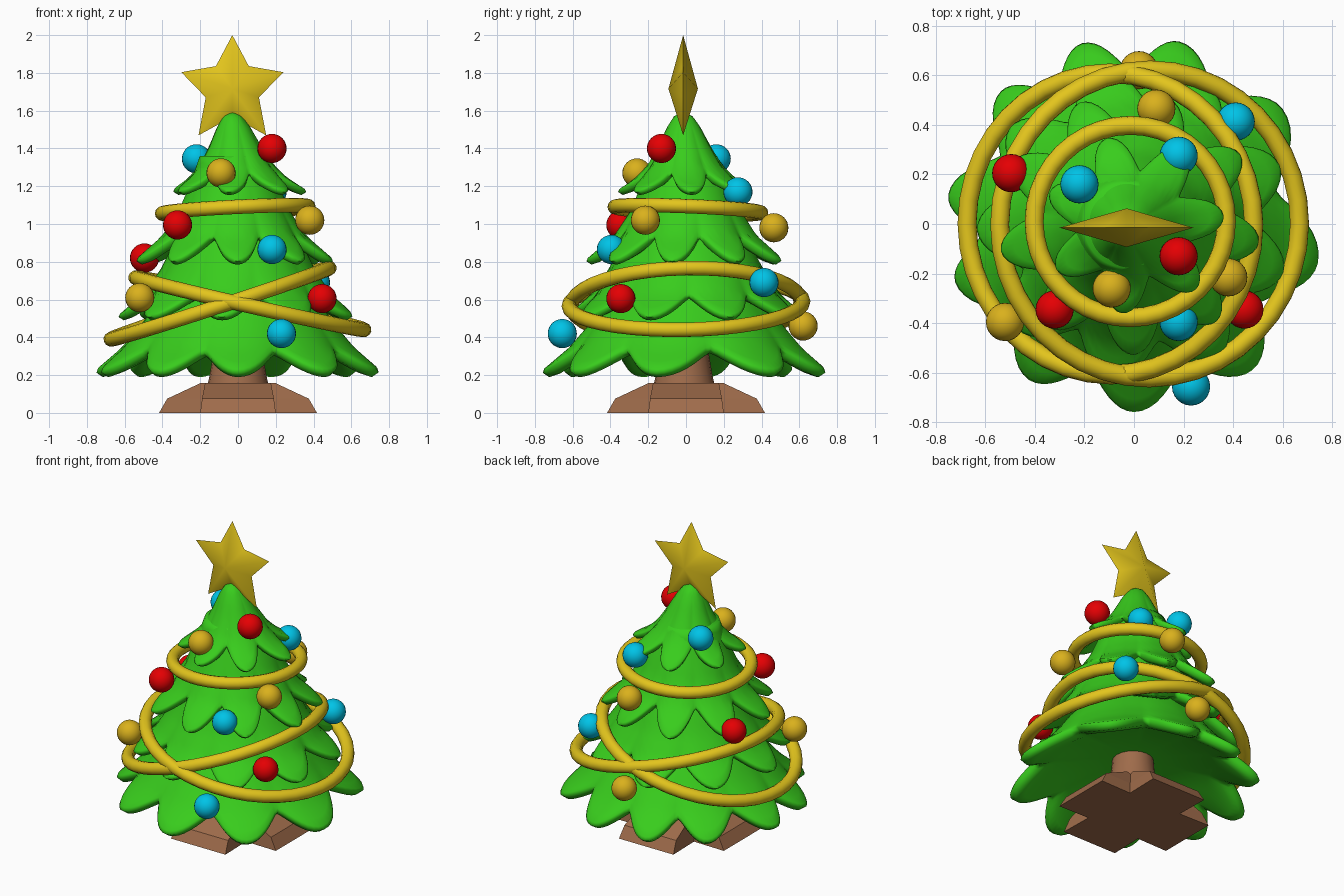
import bpy, bmesh, math
from mathutils import Vector, Matrix

if "Cube" in bpy.data.objects:
    bpy.data.objects.remove(bpy.data.objects["Cube"])


def mat(name, rgb):
    m = bpy.data.materials.new(name)
    m.diffuse_color = (*rgb, 1)
    m.use_nodes = True
    m.node_tree.nodes["Principled BSDF"].inputs["Base Color"].default_value = m.diffuse_color
    return m


GREEN = mat("leaf green", (0.04, 0.61, 0.012))
GOLD = mat("garland gold", (0.77, 0.56, 0.012))
AMBER = mat("amber bauble", (0.70, 0.44, 0.012))
RED = mat("red bauble", (0.78, 0.0, 0.001))
BLUE = mat("blue bauble", (0.0, 0.55, 0.80))
BROWN = mat("wood brown", (0.35, 0.15, 0.07))


def finish(bm, name, material, angle=None):
    """Turn a bmesh into an object; angle = smooth limit in degrees."""
    bmesh.ops.recalc_face_normals(bm, faces=bm.faces)
    me = bpy.data.meshes.new(name)
    bm.to_mesh(me)
    bm.free()
    ob = bpy.data.objects.new(name, me)
    bpy.context.collection.objects.link(ob)
    me.materials.append(material)
    if angle:
        bpy.ops.object.select_all(action='DESELECT')
        ob.select_set(True)
        bpy.context.view_layer.objects.active = ob
        bpy.ops.object.shade_smooth_by_angle(angle=math.radians(angle))
    return ob


def loft(rings, name, material, angle=None):
    """Skin a stack of equal closed rings and cap both ends."""
    bm = bmesh.new()
    vs = [[bm.verts.new(p) for p in r] for r in rings]
    n = len(vs[0])
    for a, b in zip(vs, vs[1:]):
        for i in range(n):
            j = (i + 1) % n
            bm.faces.new((a[i], a[j], b[j], b[i]))
    bm.faces.new(vs[0])
    bm.faces.new(vs[-1])
    return finish(bm, name, material, angle)


# Branch tiers: profile runs top to lobe tip, the hem is cut back between lobes
def sample(profile, t):
    f = min(max(t, 0), 1) * (len(profile) - 1)
    i = min(int(f), len(profile) - 2)
    a, b = Vector(profile[i]), Vector(profile[i + 1])
    return a.lerp(b, f - i)


def even(n, phase):
    return [phase + 360 * i / n for i in range(n)]


def tier(name, profile, lobes, cut, thick, offset=(0, 0)):
    """lobes = ascending angles of the lobe tips, in degrees."""
    steps, per = 12, 16
    rings = [[] for _ in range(steps + 6)]
    for i, a0 in enumerate(lobes):
        a1 = lobes[i + 1] if i + 1 < len(lobes) else lobes[0] + 360
        depth = cut * min(1.15, 0.55 + 0.45 * (a1 - a0) * len(lobes) / 360)
        for k in range(per):
            a = math.radians(a0 + (a1 - a0) * k / per)
            lobe = (0.5 + 0.5 * math.cos(2 * math.pi * k / per)) ** 0.65
            tmax = 1 - depth * (1 - lobe)
            pts = []
            for s in range(steps + 1):
                f = s / steps
                p = sample(profile, f * tmax)
                p.x -= thick * 0.35 * (1 - lobe) * f ** 3   # creases between lobes
                pts.append(p)
            e = pts[-1]
            pts.append(e + Vector((0.008, -0.35 * thick)))
            pts.append(e + Vector((-0.4 * thick, -0.7 * thick)))
            pts.append(e + Vector((-1.3 * thick, -0.4 * thick)))
            under = profile[-1]
            pts.append(Vector((under[0] * 0.62, under[1] + 1.6 * thick)))
            pts.append(Vector((under[0] * 0.2, under[1] + 2.3 * thick)))
            for ring, p in zip(rings, pts):
                h = max(0, (p.y - 1.2) / 0.4)      # the tip leans slightly left
                ring.append((p.x * math.cos(a) - 0.03 * h + offset[0],
                             p.x * math.sin(a) - 0.015 * h + offset[1], p.y))
    loft(rings, name, GREEN, 80)


tier("branches_bottom", [(0.30, 0.80), (0.42, 0.60), (0.52, 0.46), (0.62, 0.345),
                         (0.75, 0.235)],
     [-90, -51, -12, 38, 76, 106, 135, 171, 198, 236], 0.25, 0.065)
tier("branches_lower", [(0.24, 1.08), (0.33, 0.92), (0.41, 0.76), (0.50, 0.63),
                        (0.625, 0.525)], even(9, -58), 0.27, 0.05)
tier("branches_upper", [(0.17, 1.36), (0.23, 1.22), (0.30, 1.06), (0.38, 0.94),
                        (0.52, 0.82)], even(9, -168), 0.27, 0.05, (-0.02, 0))
tier("branches_top", [(0.006, 1.592), (0.05, 1.57), (0.09, 1.51), (0.14, 1.41),
                      (0.20, 1.31), (0.27, 1.24), (0.355, 1.185)], even(7, 5), 0.27, 0.045)

# Trunk
loft([[(r * math.cos(i * math.pi / 10), r * math.sin(i * math.pi / 10) - 0.01, z)
       for i in range(20)] for r, z in ((0.165, 0.13), (0.15, 0.2), (0.13, 0.32), (0.12, 0.45))],
     "trunk", BROWN, 40)


# Cross-shaped stand: four arms with notched corners
def cross(tip, half, notch, z):
    pts = []
    for q in range(4):
        rot = Matrix.Rotation(q * math.pi / 2, 3, 'Z')
        pts += [rot @ Vector(p) for p in ((tip, -half, z), (tip, half, z), (notch, notch, z))]
    return pts


loft([cross(0.418, 0.20, 0.195, 0), cross(0.375, 0.19, 0.185, 0.075),
      cross(0.20, 0.175, 0.165, 0.157)], "stand", BROWN)


# Garlands: tilted rings
def garland(name, centre, major, minor, slope_x, slope_y):
    bm = bmesh.new()
    tilt = Vector((0, 0, 1)).rotation_difference(Vector((-slope_x, -slope_y, 1)))
    n, m = 40, 12
    vs = []
    for i in range(n):
        a = 2 * math.pi * i / n
        for j in range(m):
            b = 2 * math.pi * j / m
            r = major + minor * math.cos(b)
            p = Vector((r * math.cos(a), r * math.sin(a), minor * math.sin(b)))
            vs.append(bm.verts.new(tilt @ p + Vector(centre)))
    for i in range(n):
        for j in range(m):
            k, l = (i + 1) % n, (j + 1) % m
            bm.faces.new((vs[i * m + j], vs[k * m + j], vs[k * m + l], vs[i * m + l]))
    finish(bm, name, GOLD, 60)


garland("garland_top", (-0.015, 0.01, 1.075), 0.388, 0.038, 0.05, -0.04)
garland("garland_falling", (0.063, 0, 0.578), 0.62, 0.039, -0.228, 0.02)
garland("garland_rising", (-0.095, 0, 0.578), 0.608, 0.039, 0.326, 0.02)

# Baubles
BAUBLES = {
    ("red", RED): [(0.18, -0.13, 1.40), (-0.32, -0.345, 0.995), (-0.495, 0.205, 0.82),
                   (0.445, -0.345, 0.605)],
    ("amber", AMBER): [(-0.09, -0.26, 1.27), (0.38, -0.215, 1.02), (-0.52, -0.395, 0.61),
                       (0.09, 0.465, 0.98), (0.02, 0.62, 0.46)],
    ("blue", BLUE): [(-0.22, 0.16, 1.345), (0.18, 0.275, 1.17), (0.18, -0.395, 0.865),
                     (0.23, -0.655, 0.42), (0.41, 0.413, 0.69)],
}
for (colour, material), spots in BAUBLES.items():
    for i, p in enumerate(spots):
        bm = bmesh.new()
        bmesh.ops.create_uvsphere(bm, u_segments=24, v_segments=16, radius=0.077,
                                  matrix=Matrix.Translation(p))
        finish(bm, f"bauble_{colour}_{i + 1}", material, 60)

# Star topper: five points, raised to a soft peak front and back
bm = bmesh.new()
c = Vector((-0.03, -0.015, 1.716))
rim = []
for i in range(10):
    a = math.pi / 2 + i * math.pi / 5
    r = 0.148 if i % 2 else (0.305 if i in (4, 6) else 0.284)
    rim.append(bm.verts.new(c + Vector((r * math.cos(a), 0, r * math.sin(a)))))
for side in (-1, 1):
    peak = bm.verts.new(c + Vector((0, 0.078 * side, 0)))
    for i in range(10):
        bm.faces.new((rim[i], rim[(i + 1) % 10], peak))
finish(bm, "star", GOLD, 75)
